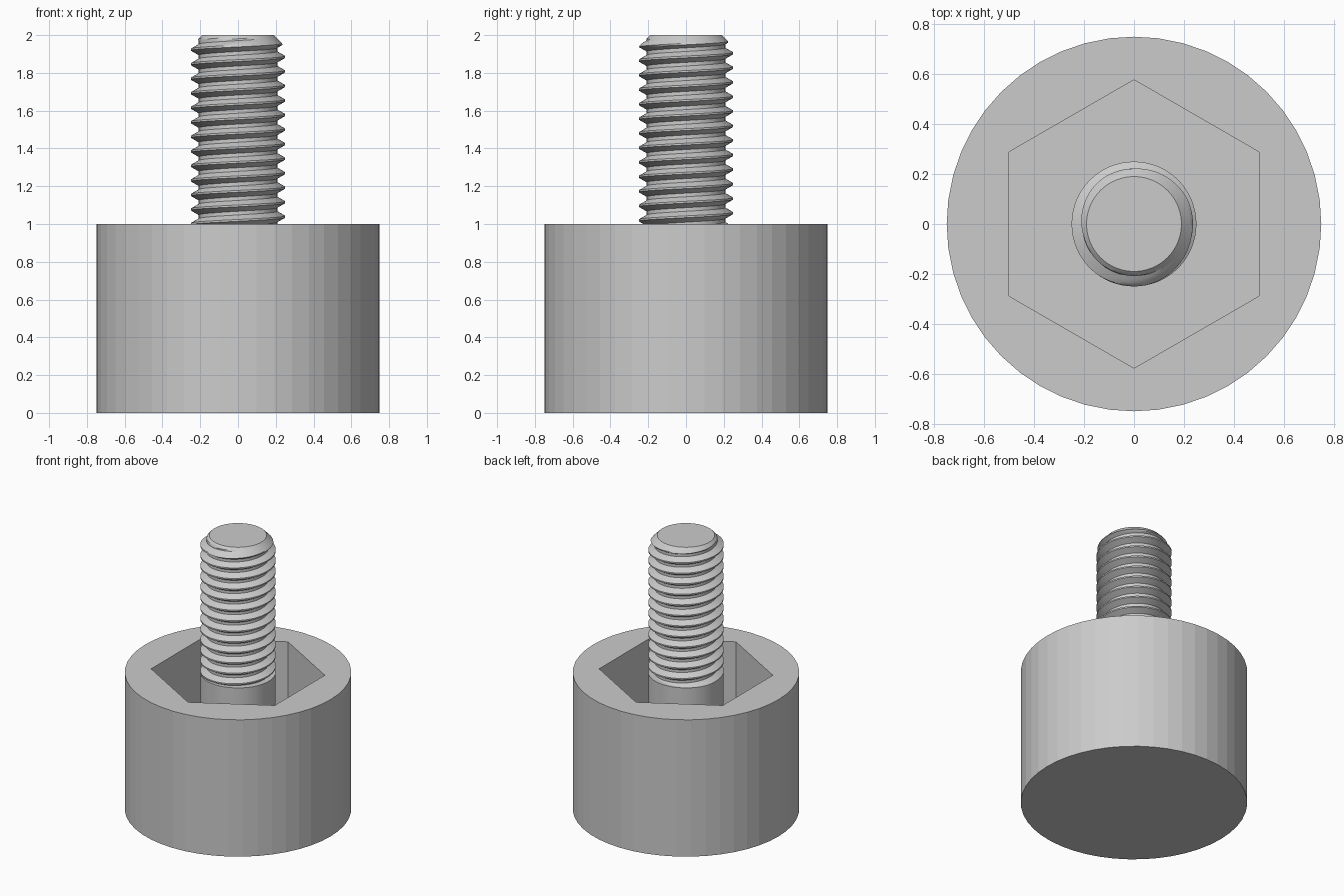
import bpy, bmesh, math

TAU = 2 * math.pi
HEAD_R, HEAD_H, FLOOR, TOP = 0.75, 1.0, 0.5, 2.0
MAJOR, MINOR, TIP, PITCH = 0.25, 0.208, 0.19, 1 / 13

if "Cube" in bpy.data.objects:
    bpy.data.objects.remove(bpy.data.objects["Cube"])

steel = bpy.data.materials.new("grey_steel")
steel.use_nodes = True
steel.diffuse_color = (0.6, 0.6, 0.6, 1)
steel.node_tree.nodes["Principled BSDF"].inputs["Base Color"].default_value = (0.6, 0.6, 0.6, 1)


def cylinder(name, sides, radius, z0, z1, turn=0.0):
    bpy.ops.mesh.primitive_cylinder_add(vertices=sides, radius=radius, depth=z1 - z0,
                                        location=(0, 0, (z0 + z1) / 2), rotation=(0, 0, turn))
    ob = bpy.context.object
    ob.name = name
    ob.data.materials.append(steel)
    return ob


# Round head with a hexagonal pocket, corners pointing along y
head = cylinder("head", 48, HEAD_R, 0, HEAD_H)
cutter = cylinder("hex_cutter", 6, 0.5 / math.cos(math.pi / 6), FLOOR, HEAD_H + 0.2)
cutter.hide_render = True
cut = head.modifiers.new("hex_pocket", "BOOLEAN")
cut.operation, cut.object, cut.solver = "DIFFERENCE", cutter, "EXACT"
bpy.context.view_layer.objects.active = head
bpy.ops.object.modifier_apply(modifier=cut.name)
bpy.data.objects.remove(cutter)


# Thread section: flat root, sloped flanks, flat crest, chamfered tip
def thread_radius(z, angle):
    phase = ((z - HEAD_H) / PITCH - angle / TAU) % 1
    rise = (0.4375 - abs(phase - 0.5) + 0.0625 - 0.125) / 0.3125
    r = MINOR + (MAJOR - MINOR) * max(0, min(1, rise))
    return min(r, TIP + TOP - z)


# Screw: each column follows the helix, clamped to the threaded length
SIDES = 64
steps = [0, 0.125, 0.23, 0.335, 0.4375, 0.5625, 0.665, 0.77, 0.875]
bm = bmesh.new()
columns = []
for i in range(SIDES + 1):
    angle = TAU * i / SIDES
    points = [(MAJOR, FLOOR), (MAJOR, HEAD_H)]
    for turn in range(-1, 14):
        for s in steps:
            z = HEAD_H + PITCH * (turn + s + i / SIDES)
            z = max(HEAD_H, min(TOP, z))
            points.append((thread_radius(z, angle), z))
    points.append((0, TOP))
    columns.append([bm.verts.new((r * math.cos(angle), r * math.sin(angle), z))
                    for r, z in points])
for a, b in zip(columns, columns[1:]):
    for j in range(len(a) - 1):
        bm.faces.new((a[j], b[j], b[j + 1], a[j + 1]))
bmesh.ops.remove_doubles(bm, verts=bm.verts, dist=0.0001)
bmesh.ops.recalc_face_normals(bm, faces=bm.faces)
mesh = bpy.data.meshes.new("threaded_shaft")
bm.to_mesh(mesh)
bm.free()
mesh.materials.append(steel)
shaft = bpy.data.objects.new("threaded_shaft", mesh)
bpy.context.collection.objects.link(shaft)

# Smooth the shaft, keeping thread edges sharp
bpy.ops.object.select_all(action="DESELECT")
shaft.select_set(True)
bpy.context.view_layer.objects.active = shaft
bpy.ops.object.shade_smooth_by_angle(angle=math.radians(25))
